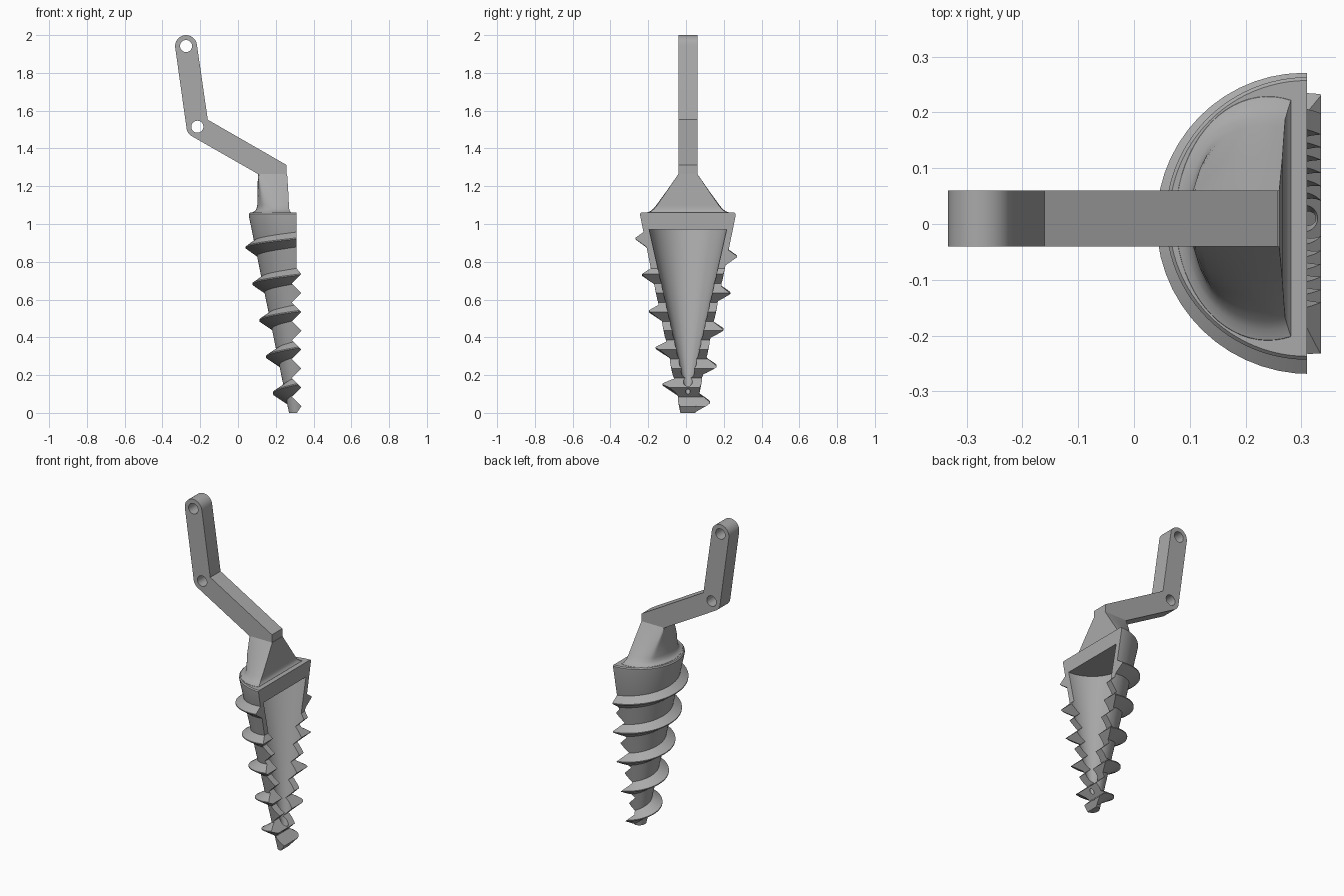
import bpy
import bmesh
from math import sin, cos, pi, tau, radians

if "Cube" in bpy.data.objects:
    bpy.data.objects.remove(bpy.data.objects["Cube"])

grey = bpy.data.materials.new("plain grey")
grey.use_nodes = True
COLOUR = (0.4, 0.4, 0.4, 1)
grey.diffuse_color = COLOUR
grey.node_tree.nodes["Principled BSDF"].inputs["Base Color"].default_value = COLOUR

AXIS_X, AXIS_Y = 0.31, 0.01   # screw axis
PITCH = 0.193


def loft(name, rings):
    """Skin a list of equal closed rings and cap both ends."""
    bm = bmesh.new()
    loops = [[bm.verts.new(p) for p in ring] for ring in rings]
    n = len(loops[0])
    for a, b in zip(loops, loops[1:]):
        for i in range(n):
            j = (i + 1) % n
            bm.faces.new((a[i], a[j], b[j], b[i]))
    bm.faces.new(loops[0])
    bm.faces.new(loops[-1])
    bmesh.ops.recalc_face_normals(bm, faces=bm.faces)
    mesh = bpy.data.meshes.new(name)
    bm.to_mesh(mesh)
    bm.free()
    mesh.materials.append(grey)
    ob = bpy.data.objects.new(name, mesh)
    bpy.context.collection.objects.link(ob)
    return ob


def lathe(name, profile, sides=96):
    return loft(name, [[(AXIS_X + r * cos(tau * i / sides),
                         AXIS_Y + r * sin(tau * i / sides), z)
                        for i in range(sides)] for r, z in profile])


def prism(name, outline, y0, y1):
    """Extrude an (x, z) outline along y."""
    return loft(name, [[(x, y, z) for x, z in outline] for y in (y0, y1)])


def combine(ob, tool, operation):
    mod = ob.modifiers.new(operation.lower(), 'BOOLEAN')
    mod.operation, mod.solver, mod.object = operation, 'EXACT', tool
    bpy.context.view_layer.objects.active = ob
    bpy.ops.object.modifier_apply(modifier=mod.name)
    bpy.data.objects.remove(tool)


def smooth(ob, angle=32):
    bpy.ops.object.select_all(action='DESELECT')
    ob.select_set(True)
    bpy.context.view_layer.objects.active = ob
    bpy.ops.object.shade_smooth_by_angle(angle=radians(angle))


# Tapered body with a slightly rounded rim
body = lathe("screw_shell", [(0.04, 0), (0.253, 1.045), (0.253, 1.054), (0.247, 1.06)])

# Spiral thread: a triangular section swept up the taper
rings = []
start, end, steps = radians(62), radians(90 + 4 * 360 + 208), 260
for i in range(steps + 1):
    a = start + (end - start) * i / steps
    z = 0.055 + PITCH * (a - pi / 2) / tau
    root, tip = 0.028 + 0.203 * z, 0.106 + 0.187 * z
    section = [(root, z - 0.048), (tip, z - 0.003), (tip, z + 0.003), (root, z + 0.048)]
    rings.append([(AXIS_X + r * cos(a), AXIS_Y + r * sin(a), max(h, 0.002))
                  for r, h in section])
combine(body, loft("thread", rings), 'UNION')

# Hollow inside
combine(body, lathe("hollow", [(0.003, 0.07), (0.205, 0.97)]), 'DIFFERENCE')

# Split face: flat near the rim, interlocking teeth below
edge = [(-0.5, -0.1), (0.305, -0.1), (0.305, -0.01)]
for k in range(8):
    edge.append((0.335, 0.035 + 0.1 * k))
    if k < 7:
        edge.append((0.285, 0.085 + 0.1 * k))
edge += [(0.31, 0.765), (0.31, 1.2), (-0.5, 1.2)]
combine(body, prism("split", edge, -0.5, 0.5), 'INTERSECT')
smooth(body)


# Neck: rounded half-oval foot flaring out, narrowing to the square arm end
def neck_ring(z, x, depth, width, square, n=40):
    ring = []
    for i in range(n + 1):
        a = -0.25 + (pi + 0.5) * i / n
        s, c = sin(a), cos(a)
        sq_s = max(-1, min(1, 1.41 * s))
        sq_c = max(-1, min(1, 1.41 * c))
        ring.append((x - depth * (s + (sq_s - s) * square),
                     AXIS_Y + width * (c + (sq_c - c) * square), z))
    return ring


neck = loft("neck", [
    neck_ring(1.05, 0.24, 0.17, 0.225, 0),
    neck_ring(1.061, 0.24, 0.165, 0.218, 0),
    neck_ring(1.067, 0.238, 0.15, 0.2, 0.02),
    neck_ring(1.08, 0.236, 0.138, 0.184, 0.05),
    neck_ring(1.1, 0.235, 0.133, 0.167, 0.12),
    neck_ring(1.18, 0.228, 0.124, 0.109, 0.55),
    neck_ring(1.265, 0.22, 0.115, 0.05, 1)])
smooth(neck)


# Bent arm with a rounded end, a rounded elbow and two pin holes
def arc(cx, cz, r, a0, a1, n=16):
    return [(cx + r * cos(radians(a0 + (a1 - a0) * i / n)),
             cz + r * sin(radians(a0 + (a1 - a0) * i / n))) for i in range(n + 1)]


TOP, ELBOW = (-0.275, 1.942), (-0.215, 1.515)
outline = (arc(*TOP, 0.058, 8, 188) + arc(*ELBOW, 0.058, 188, 240)
           + [(0.105, 1.265), (0.14, 1.245), (0.258, 1.245), (0.258, 1.312), (-0.16, 1.552)])
arm = prism("arm", outline, -0.04, 0.06)
for cx, cz in (TOP, ELBOW):
    combine(arm, prism("pin_hole", arc(cx, cz, 0.032, 0, 345, 23), -0.2, 0.2), 'DIFFERENCE')
smooth(arm)
